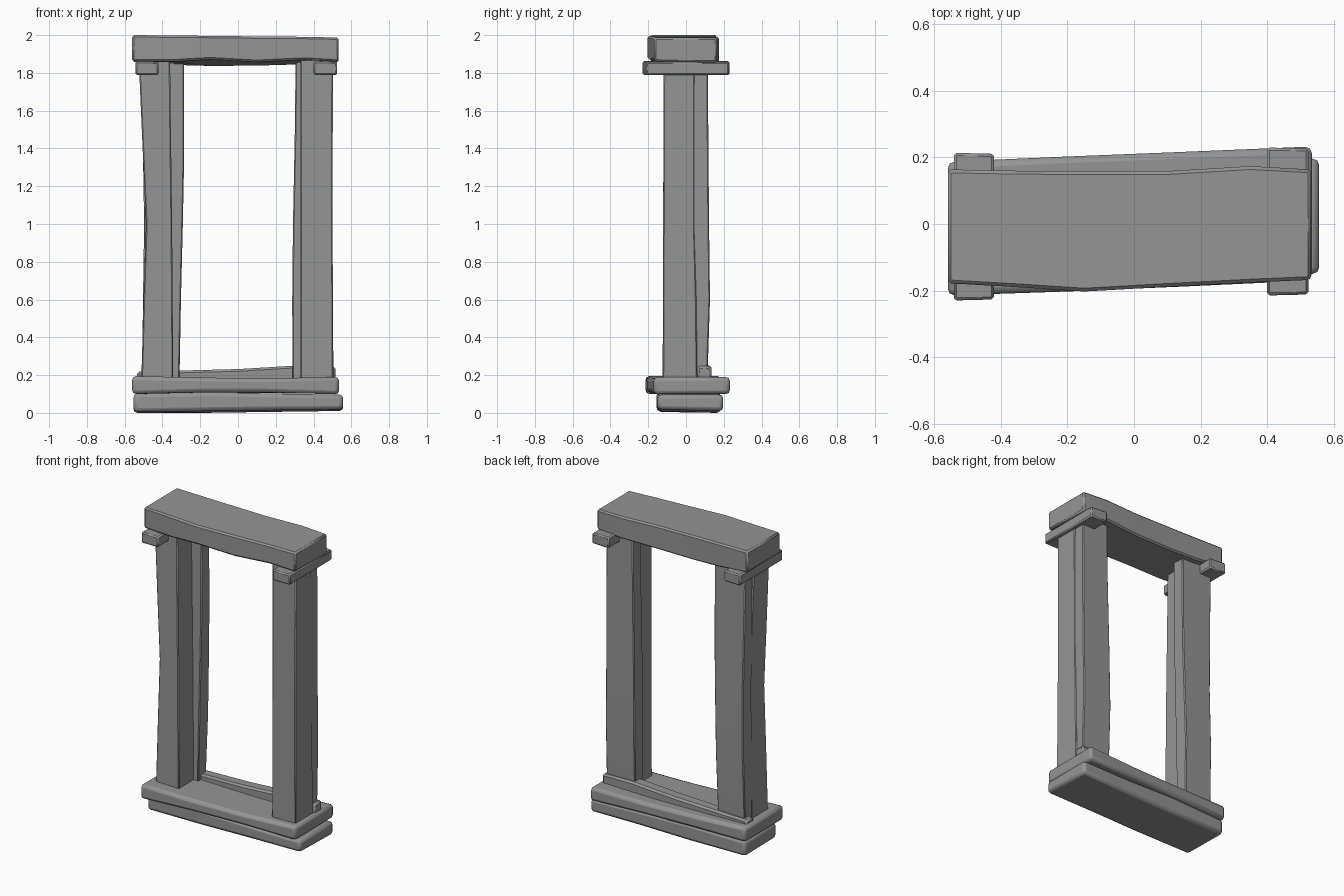
import bpy, bmesh, math

# Dark grey stone
stone = bpy.data.materials.new("dark_stone")
stone.diffuse_color = (0.3, 0.3, 0.3, 1)


def loft(name, sections, bevel=0.006, segments=1):
    """Skin a row of four-cornered sections into one chipped stone block."""
    bm = bmesh.new()
    rings = [[bm.verts.new(p) for p in s] for s in sections]
    for a, b in zip(rings, rings[1:]):
        for i in range(4):
            j = (i + 1) % 4
            bm.faces.new((a[i], a[j], b[j], b[i]))
    bm.faces.new(rings[0])
    bm.faces.new(rings[-1])
    bmesh.ops.recalc_face_normals(bm, faces=bm.faces)
    mesh = bpy.data.meshes.new(name)
    bm.to_mesh(mesh)
    bm.free()
    mesh.materials.append(stone)
    ob = bpy.data.objects.new(name, mesh)
    bpy.context.collection.objects.link(ob)
    mod = ob.modifiers.new("worn_edges", 'BEVEL')
    mod.width, mod.segments = bevel, segments
    mod.limit_method, mod.angle_limit = 'ANGLE', math.radians(40)
    bpy.ops.object.select_all(action='DESELECT')
    ob.select_set(True)
    bpy.context.view_layer.objects.active = ob
    bpy.ops.object.shade_smooth_by_angle(angle=math.radians(30))
    return ob


def beam(name, stations, **kw):
    """Horizontal block; station = x, front y, back y, front bottom, back bottom, top."""
    return loft(name, [[(x, yf, zf), (x, yb, zb), (x, yb, zt), (x, yf, zt)]
                       for x, yf, yb, zf, zb, zt in stations], **kw)


def post(name, stations, **kw):
    """Vertical block; station = z, x range, y range."""
    return loft(name, [[(x0, y0, z), (x1, y0, z), (x1, y1, z), (x0, y1, z)]
                       for z, x0, x1, y0, y1 in stations], **kw)


# Two stacked base slabs
beam("base_lower", [
    (-0.553, -0.152, 0.175, 0.005, 0.00, 0.102),
    (-0.15, -0.157, 0.183, 0.010, 0.00, 0.110),
    (0.20, -0.153, 0.185, 0.015, 0.005, 0.102),
    (0.557, -0.15, 0.197, 0.018, 0.01, 0.096)], bevel=0.02, segments=2)
beam("base_upper", [
    (-0.56, -0.215, 0.187, 0.10, 0.10, 0.195),
    (-0.20, -0.203, 0.203, 0.108, 0.105, 0.187),
    (0.15, -0.188, 0.217, 0.108, 0.105, 0.183),
    (0.535, -0.17, 0.233, 0.098, 0.10, 0.19)], bevel=0.02, segments=2)

# Raised sill at the back
beam("sill", [
    (-0.535, 0.06, 0.135, 0.16, 0.16, 0.218),
    (0.00, 0.055, 0.135, 0.16, 0.16, 0.232),
    (0.30, 0.055, 0.135, 0.16, 0.16, 0.25),
    (0.515, 0.06, 0.135, 0.16, 0.16, 0.247)], bevel=0.012)

# Front pillars
post("left_pillar", [
    (0.17, -0.512, -0.343, -0.124, 0.05),
    (0.60, -0.50, -0.346, -0.122, 0.05),
    (1.00, -0.487, -0.349, -0.121, 0.045),
    (1.40, -0.505, -0.354, -0.12, 0.045),
    (1.90, -0.527, -0.36, -0.118, 0.045)])
post("right_pillar", [
    (0.17, 0.331, 0.505, -0.124, 0.06),
    (0.60, 0.331, 0.503, -0.122, 0.055),
    (1.00, 0.331, 0.50, -0.121, 0.045),
    (1.90, 0.33, 0.503, -0.118, 0.045)])

# Set-back jambs behind the pillars
post("left_jamb", [
    (0.17, -0.508, -0.31, 0.03, 0.113),
    (0.60, -0.503, -0.302, 0.03, 0.127),
    (1.00, -0.497, -0.292, 0.03, 0.122),
    (1.30, -0.502, -0.286, 0.03, 0.118),
    (1.90, -0.512, -0.285, 0.03, 0.113)])
post("right_jamb", [
    (0.17, 0.288, 0.498, 0.03, 0.113),
    (0.60, 0.287, 0.497, 0.03, 0.127),
    (1.00, 0.291, 0.497, 0.03, 0.122),
    (1.50, 0.301, 0.499, 0.03, 0.118),
    (1.90, 0.305, 0.497, 0.03, 0.115)])

# Bracket bars running front to back under the lintel
for side, x0, x1, y0, y1 in (("left", -0.542, -0.421, -0.23, 0.214),
                             ("right", 0.40, 0.525, -0.215, 0.23)):
    beam(side + "_bracket", [
        (x0, y0, y1, 1.79, 1.788, 1.862),
        (x1, y0 + 0.003, y1 - 0.003, 1.788, 1.79, 1.858)], bevel=0.008)

# Lintel
beam("lintel", [
    (-0.56, -0.178, 0.164, 1.862, 1.86, 2.0),
    (-0.35, -0.19, 0.16, 1.86, 1.842, 1.998),
    (-0.15, -0.203, 0.159, 1.872, 1.836, 1.996),
    (0.10, -0.189, 0.159, 1.858, 1.838, 1.993),
    (0.35, -0.176, 0.174, 1.87, 1.845, 1.991),
    (0.533, -0.168, 0.164, 1.86, 1.855, 1.987)], bevel=0.01)
